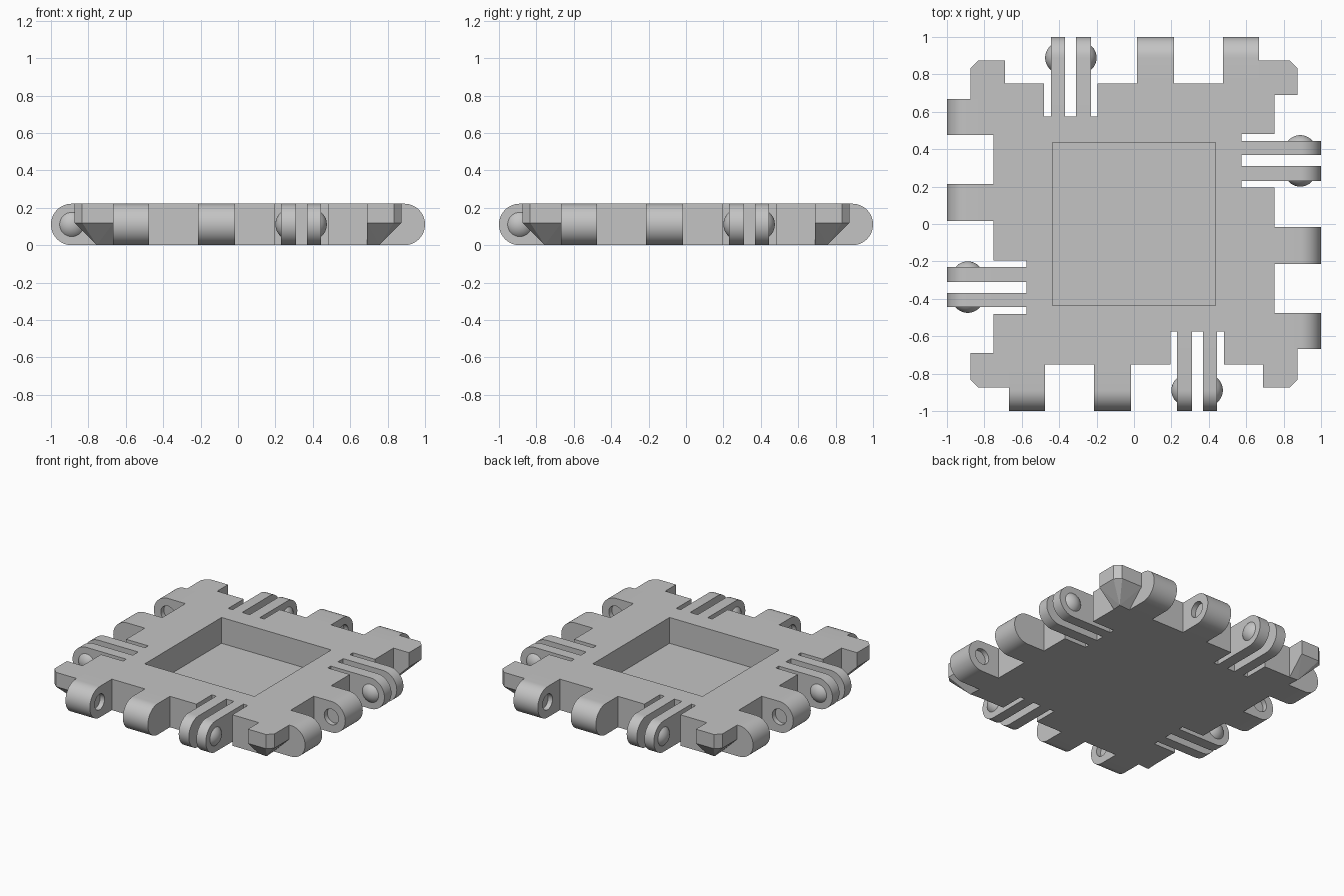
import bpy, bmesh, math
from mathutils import Matrix, Vector

if "Cube" in bpy.data.objects:
    bpy.data.objects.remove(bpy.data.objects["Cube"])

H = 0.222          # plate thickness
R = H / 2          # hinge radius
AXIS = R - 1       # hinge axis in y on the front side
EDGE = 0.75        # half width of the plate

grey = bpy.data.materials.new("plain_grey")
grey.diffuse_color = (0.55, 0.55, 0.55, 1)
grey.use_nodes = True
grey.node_tree.nodes["Principled BSDF"].inputs["Base Color"].default_value = (0.55, 0.55, 0.55, 1)


def make(name, bm):
    bmesh.ops.recalc_face_normals(bm, faces=bm.faces)
    me = bpy.data.meshes.new(name)
    bm.to_mesh(me)
    bm.free()
    me.materials.append(grey)
    ob = bpy.data.objects.new(name, me)
    bpy.context.collection.objects.link(ob)
    return ob


def prism(name, points, offset):
    bm = bmesh.new()
    face = bm.faces.new([bm.verts.new(p) for p in points])
    out = bmesh.ops.extrude_face_region(bm, geom=[face])["geom"]
    bmesh.ops.translate(bm, vec=offset, verts=[v for v in out if isinstance(v, bmesh.types.BMVert)])
    return make(name, bm)


def select(ob):
    bpy.ops.object.select_all(action='DESELECT')
    ob.select_set(True)
    bpy.context.view_layer.objects.active = ob


def cut(ob, cutter):
    mod = ob.modifiers.new("cut", 'BOOLEAN')
    mod.operation, mod.solver, mod.object = 'DIFFERENCE', 'EXACT', cutter
    select(ob)
    bpy.ops.object.modifier_apply(modifier=mod.name)
    bpy.data.objects.remove(cutter)


def smooth(ob):
    select(ob)
    bpy.ops.object.shade_smooth_by_angle(angle=math.radians(30))


def on_four_sides(ob):
    # linked copies turned about the centre
    for i, side in enumerate(("right", "back", "left"), 1):
        copy = ob.copy()
        copy.name = f"{side}_{ob.name}"
        copy.rotation_euler.z = i * math.pi / 2
        bpy.context.collection.objects.link(copy)
    ob.name = "front_" + ob.name


def tongue(name, x0, x1, back):
    # bar with a rounded outer end
    arc = [(x0, AXIS - R * math.sin(a), R + R * math.cos(a))
           for a in (math.pi * i / 24 for i in range(25))]
    return prism(name, [(x0, back, H)] + arc + [(x0, back, 0)], (x1 - x0, 0, 0))


# Plate with finger slots, corner notches and a square tray
side = [(0.195, -EDGE), (0.195, -0.575), (0.48, -0.575), (0.48, -EDGE),
        (0.69, -EDGE), (0.69, -0.665), (EDGE, -0.665)]
outline = [Matrix.Rotation(i * math.pi / 2, 3, 'Z') @ Vector((x, y, 0))
           for i in range(4) for x, y in side]
plate = prism("base_plate", outline, (0, 0, H))
T = 0.435
cut(plate, prism("tray_cutter", [(-T, -T, 0.037), (T, -T, 0.037), (T, T, 0.037), (-T, T, 0.037)], (0, 0, 1)))

# Socket lugs, each with a round recess on the face towards the other
for name, x0, x1, face in (("outer_lug", -0.668, -0.475, -0.475),
                           ("inner_lug", -0.213, -0.015, -0.213)):
    lug = tongue(name, x0, x1, -EDGE)
    bm = bmesh.new()
    place = Matrix.Translation((face, AXIS, R)) @ Matrix.Rotation(math.pi / 2, 4, 'Y')
    bmesh.ops.create_cone(bm, cap_ends=True, segments=32, radius1=0.056, radius2=0.056,
                          depth=0.07, matrix=place)
    cut(lug, make("socket_cutter", bm))
    smooth(lug)
    on_four_sides(lug)

# Spring fingers, each with a domed button on its outward face
BALL, RISE = 0.085, 0.03
for name, x0, x1, face, d in (("inner_finger", 0.23, 0.31, 0.23, -1),
                              ("outer_finger", 0.37, 0.445, 0.445, 1)):
    finger = tongue(name, x0, x1, -0.575)
    smooth(finger)
    on_four_sides(finger)
    bm = bmesh.new()
    place = Matrix.Translation((face - d * (BALL - RISE), AXIS, R)) @ Matrix.Rotation(math.pi / 2, 4, 'Y')
    bmesh.ops.create_uvsphere(bm, u_segments=32, v_segments=32, radius=BALL, matrix=place)
    bmesh.ops.bisect_plane(bm, geom=bm.verts[:] + bm.edges[:] + bm.faces[:],
                           plane_co=(face, 0, 0), plane_no=(d, 0, 0), clear_inner=True)
    button = make(name + "_button", bm)
    smooth(button)
    on_four_sides(button)

# Corner blocks, bevelled at the corner and sloped underneath
C, B = 0.873, 0.04
rim = [(0.69, -C), (C - B, -C), (C, B - C), (C, -0.665), (0.69, -0.665)]
foot = [(0.69, -EDGE), (EDGE + 0.005, -EDGE - 0.005), (EDGE, -0.665), (0.69, -0.665)]
bm = bmesh.new()
for ring, z in ((rim, H), (rim, 0.12), (foot, 0)):
    for x, y in ring:
        bm.verts.new((x, y, z))
bmesh.ops.convex_hull(bm, input=bm.verts[:])
bmesh.ops.dissolve_limit(bm, angle_limit=0.02, verts=bm.verts[:], edges=bm.edges[:])
on_four_sides(make("corner_block", bm))
